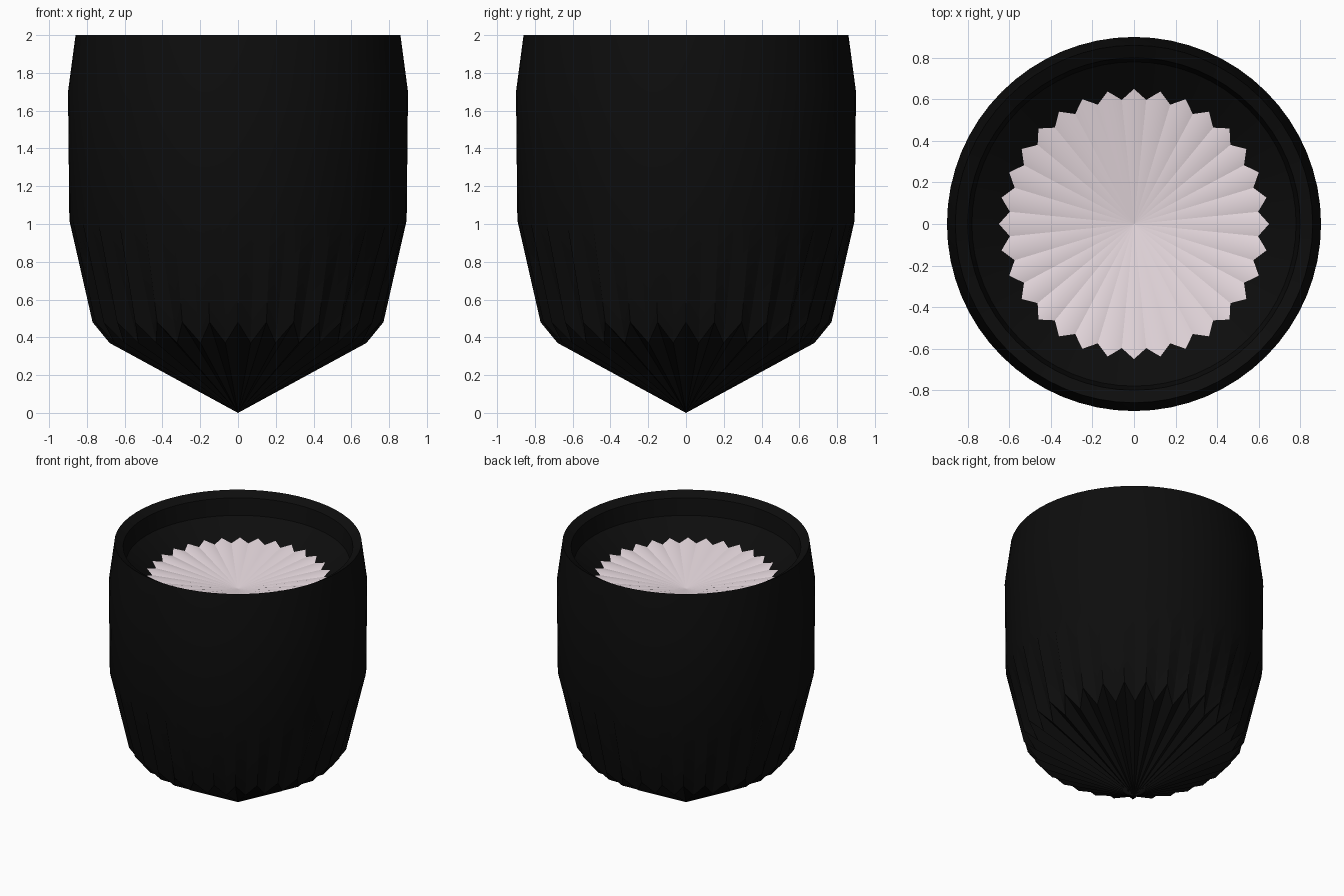
import bpy, bmesh
from math import cos, sin, pi, radians

if "Cube" in bpy.data.objects:
    bpy.data.objects.remove(bpy.data.objects["Cube"])

N = 64  # 32 flutes: even vertices are ridges, odd vertices are valleys


def material(name, rgb):
    m = bpy.data.materials.new(name)
    m.diffuse_color = (*rgb, 1)
    m.use_nodes = True
    m.node_tree.nodes["Principled BSDF"].inputs["Base Color"].default_value = m.diffuse_color
    return m


def lathe(name, rings, mat, apex_start=None, apex_end=None):
    """Each ring is (ridge radius, ridge z, valley radius, valley z)."""
    bm = bmesh.new()
    loops = []
    for r0, z0, r1, z1 in rings:
        loop = []
        for i in range(N):
            r, z = ((r0, z0), (r1, z1))[i % 2]
            a = 2 * pi * i / N
            loop.append(bm.verts.new((r * cos(a), r * sin(a), z)))
        loops.append(loop)
    for a, b in zip(loops, loops[1:]):
        for i in range(N):
            j = (i + 1) % N
            bm.faces.new((a[i], a[j], b[j], b[i]))
    for z, loop, flip in ((apex_start, loops[0], True), (apex_end, loops[-1], False)):
        if z is not None:
            tip = bm.verts.new((0, 0, z))
            for i in range(N):
                f = (loop[i], loop[(i + 1) % N], tip)
                bm.faces.new(f[::-1] if flip else f)
    me = bpy.data.meshes.new(name)
    bm.to_mesh(me)
    bm.free()
    me.materials.append(mat)
    ob = bpy.data.objects.new(name, me)
    bpy.context.collection.objects.link(ob)
    bpy.context.view_layer.objects.active = ob
    ob.select_set(True)
    bpy.ops.object.shade_smooth_by_angle(angle=radians(25))
    ob.select_set(False)


def ring(r, z):
    return (r, z, r, z)


black = material("black_shell", (0.004, 0.004, 0.004))
pink = material("pale_pink", (0.8, 0.7, 0.74))
star = (0.65, 1.73, 0.6, 1.71)

# Outer shell with pointed base and fluted lower wall, folding over the rim
lathe("cup_shell", [
    (0.77, 0.48, 0.683, 0.37),
    ring(0.893, 1.02), ring(0.9, 1.7), ring(0.86, 2.0),
    ring(0.80, 1.965), ring(0.78, 1.84), star,
], black, apex_start=0)

# Shallow dished filling with a star-shaped edge
lathe("filling", [star], pink, apex_end=1.64)
